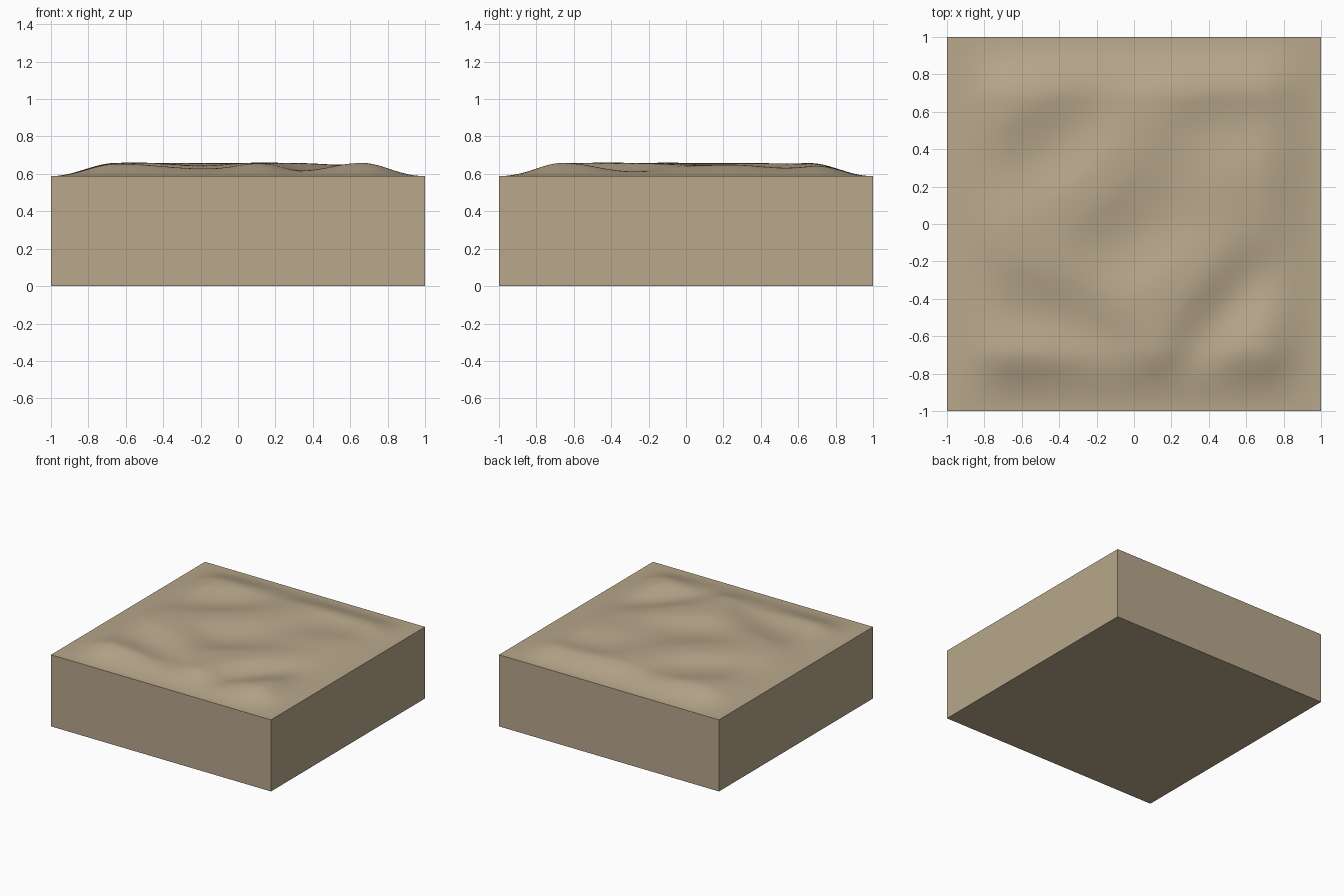
import bpy, bmesh
from math import cos, sin, exp, radians

if "Cube" in bpy.data.objects:
    bpy.data.objects.remove(bpy.data.objects["Cube"])

EDGE, SEAM, N = 0.588, 0.525, 110

mat = bpy.data.materials.new("sand")
mat.diffuse_color = (0.48, 0.39, 0.26, 1)
mat.use_nodes = True
mat.node_tree.nodes["Principled BSDF"].inputs["Base Color"].default_value = mat.diffuse_color

# Dune ridges (+) and hollows (-): x, y, half length, half width, angle, height
DUNES = [
    (-0.62, 0.68, 0.30, 0.13, 33, 0.024), (-0.38, 0.42, 0.32, 0.13, 33, -0.020),
    (-0.22, 0.22, 0.34, 0.13, 42, 0.026), (0.08, 0.00, 0.30, 0.13, 42, -0.022),
    (-0.38, -0.24, 0.32, 0.11, -25, 0.018), (-0.32, -0.56, 0.32, 0.11, -20, -0.020),
    (0.25, -0.30, 0.28, 0.12, 40, 0.027), (0.45, -0.52, 0.28, 0.10, 52, -0.030),
    (-0.60, -0.71, 0.20, 0.10, 0, 0.020), (0.12, -0.70, 0.11, 0.14, 0, 0.026),
    (0.68, -0.66, 0.15, 0.13, 20, 0.026), (0.50, 0.78, 0.30, 0.12, 0, 0.016),
    (0.50, 0.54, 0.25, 0.12, 0, -0.010), (0.40, 0.20, 0.30, 0.14, 20, 0.018),
    (0.05, 0.62, 0.22, 0.14, 30, 0.018), (0.72, -0.28, 0.14, 0.12, 0, -0.012),
    (-0.70, 0.05, 0.20, 0.18, 20, 0.012),
]


def fade(t):
    t = min(max(t / 0.34, 0), 1)
    return t * t * (3 - 2 * t)


def height(x, y):
    h = 0.049
    for cx, cy, a, b, deg, amp in DUNES:
        c, s = cos(radians(deg)), sin(radians(deg))
        u, v = (x - cx) * c + (y - cy) * s, (y - cy) * c - (x - cx) * s
        h += amp * exp(-0.5 * ((u / a) ** 2 + (v / b) ** 2))
    h = min(h, 0.062 + 0.016 * (1 - exp(-max(h - 0.062, 0) / 0.016)))
    return EDGE + h * fade(1 - abs(x)) * fade(1 - abs(y))


def finish(bm, name):
    mesh = bpy.data.meshes.new(name)
    bmesh.ops.recalc_face_normals(bm, faces=bm.faces)
    bm.to_mesh(mesh)
    bm.free()
    mesh.materials.append(mat)
    ob = bpy.data.objects.new(name, mesh)
    bpy.context.collection.objects.link(ob)
    return ob


# Solid ground block
bm = bmesh.new()
bmesh.ops.create_cube(bm, size=1)
for v in bm.verts:
    v.co = (v.co.x * 2, v.co.y * 2, (v.co.z + 0.5) * SEAM)
finish(bm, "ground_block")

# Rippled sand layer with straight sides
bm = bmesh.new()
bmesh.ops.create_grid(bm, x_segments=N, y_segments=N, size=1)
for v in bm.verts:
    v.co.z = height(v.co.x, v.co.y)
rim = [e for e in bm.edges if e.is_boundary]
side = bmesh.ops.extrude_edge_only(bm, edges=rim)["geom"]
for v in (g for g in side if isinstance(g, bmesh.types.BMVert)):
    v.co.z = SEAM
sand = finish(bm, "sand_surface")
bpy.context.view_layer.objects.active = sand
sand.select_set(True)
bpy.ops.object.shade_smooth_by_angle(angle=radians(40))
